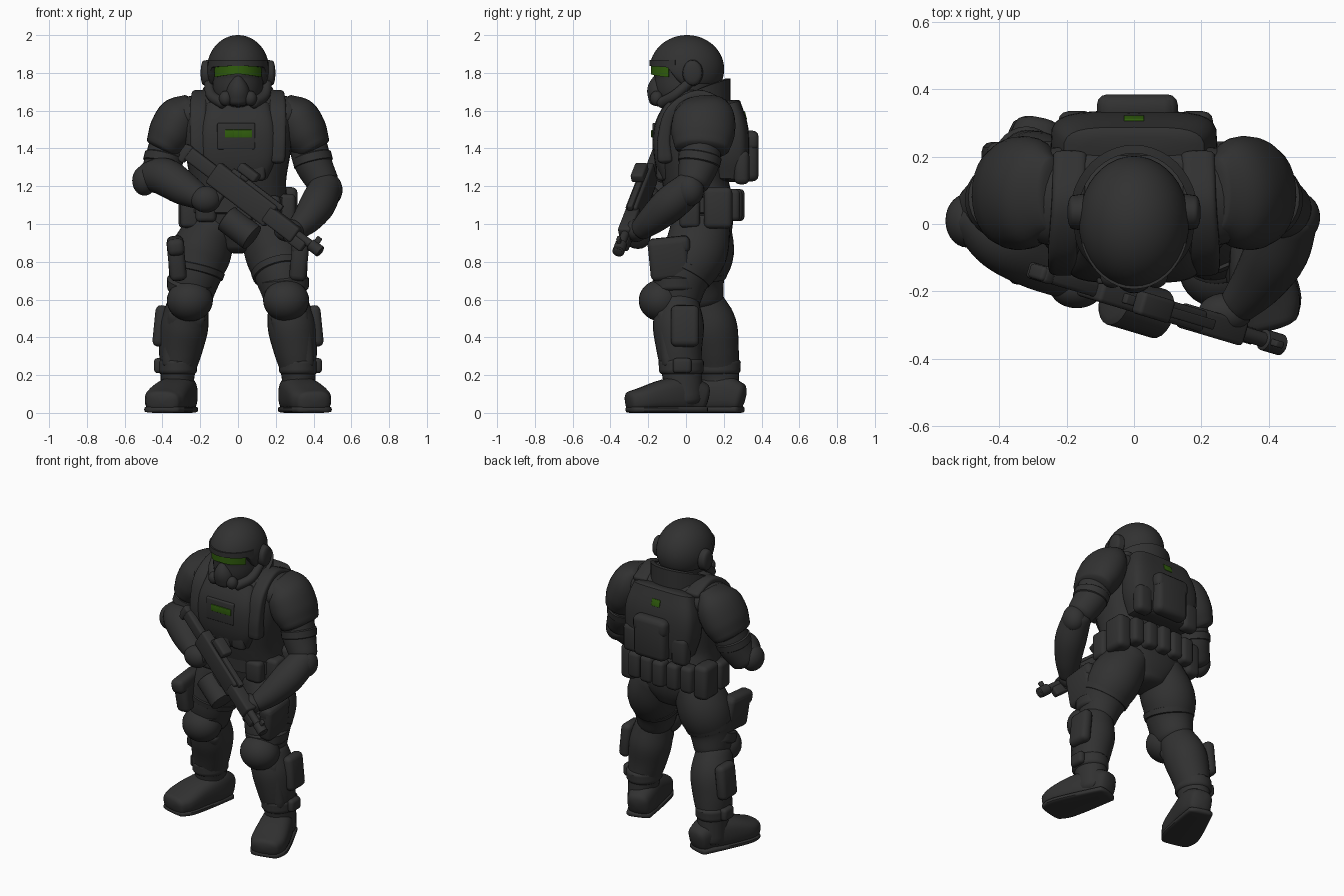
import bpy, bmesh, math
from mathutils import Vector, Matrix

if "Cube" in bpy.data.objects:
    bpy.data.objects.remove(bpy.data.objects["Cube"])


def material(name, rgb):
    m = bpy.data.materials.new(name)
    m.diffuse_color = (*rgb, 1)
    m.use_nodes = True
    m.node_tree.nodes["Principled BSDF"].inputs["Base Color"].default_value = m.diffuse_color
    return m


DARK = material("charcoal armour", (0.031, 0.031, 0.031))
GREEN = material("green glow", (0.03, 0.11, 0.004))


def finish(name, bm, mat=DARK, matrix=None):
    if matrix:
        bm.transform(matrix)
    bmesh.ops.recalc_face_normals(bm, faces=bm.faces)
    me = bpy.data.meshes.new(name)
    bm.to_mesh(me)
    bm.free()
    me.materials.append(mat)
    ob = bpy.data.objects.new(name, me)
    bpy.context.collection.objects.link(ob)
    return ob


def box(name, c, size, bevel=0.02, rot=(0, 0, 0), mat=DARK, matrix=None):
    bm = bmesh.new()
    bmesh.ops.create_cube(bm, size=1)
    bm.transform(Matrix.Diagonal((*size, 1)))
    if bevel:
        bmesh.ops.bevel(bm, geom=bm.edges[:], offset=bevel, segments=3, profile=0.5, affect='EDGES')
    r = Matrix.Rotation(rot[2], 4, 'Z') @ Matrix.Rotation(rot[1], 4, 'Y') @ Matrix.Rotation(rot[0], 4, 'X')
    bm.transform(Matrix.Translation(c) @ r)
    return finish(name, bm, mat, matrix)


def ball(name, c, r):
    bm = bmesh.new()
    bmesh.ops.create_uvsphere(bm, u_segments=28, v_segments=18, radius=1)
    bm.transform(Matrix.Translation(c) @ Matrix.Diagonal((*r, 1)))
    return finish(name, bm)


def limb(name, pts, n=2.0, cap=0.5, ref=(1, 0, 0), matrix=None, steps=5, segs=28):
    """Smooth tube through (x, y, z, r_side, r_other) with rounded ends; n squares the section."""
    P = [Vector(p if len(p) == 5 else (*p, p[3])) for p in pts]
    Q = [P[0] * 2 - P[1]] + P + [P[-1] * 2 - P[-2]]
    rows = []
    for i in range(1, len(Q) - 2):
        a, b, c, d = Q[i - 1:i + 3]
        for k in range(steps + (i == len(Q) - 3)):
            t = k / steps
            rows.append(0.5 * (2 * b + (c - a) * t + (2 * a - 5 * b + 4 * c - d) * t * t
                               + (3 * b - a - 3 * c + d) * t ** 3))
    pos = [Vector(r[:3]) for r in rows]
    tan = [(pos[min(i + 1, len(pos) - 1)] - pos[max(i - 1, 0)]).normalized() for i in range(len(pos))]
    rings = [(p, t, r[3], r[4]) for p, t, r in zip(pos, tan, rows)]

    def dome(ring, sgn):
        p, t, a, b = ring
        return [(p + t * sgn * cap * min(a, b) * math.sin(g), t, a * math.cos(g), b * math.cos(g))
                for g in (0.4, 0.8, 1.15, 1.45)]
    rings = dome(rings[0], -1)[::-1] + rings + dome(rings[-1], 1)
    bm = bmesh.new()
    prev = None
    for i, (p, t, a, b) in enumerate(rings):
        side = Vector(ref) - t * t.dot(Vector(ref))
        side.normalize()
        other = t.cross(side)
        cur = []
        for k in range(segs):
            c, s = math.cos(math.tau * k / segs), math.sin(math.tau * k / segs)
            u, v = math.copysign(abs(c) ** (2 / n), c), math.copysign(abs(s) ** (2 / n), s)
            cur.append(bm.verts.new(p + side * a * u + other * b * v))
        if prev:
            for k in range(segs):
                bm.faces.new((prev[k], prev[(k + 1) % segs], cur[(k + 1) % segs], cur[k]))
        if i in (0, len(rings) - 1):
            bm.faces.new(cur)
        prev = cur
    return finish(name, bm, DARK, matrix)


def arc_plate(name, cy, rx, ry, mid, half, low, high, thick, mat=DARK):
    """Upright curved plate; low and high give z for t in -1..1 along the arc."""
    bm = bmesh.new()
    prev = None
    for k in range(25):
        t = k / 12 - 1
        g = mid + half * t
        cur = [bm.verts.new(((rx + o) * math.cos(g), cy + (ry + o) * math.sin(g), z))
               for o, z in ((0, low(t)), (thick, low(t)), (thick, high(t)), (0, high(t)))]
        if prev:
            for j in range(4):
                bm.faces.new((prev[j], prev[(j + 1) % 4], cur[(j + 1) % 4], cur[j]))
        if k in (0, 24):
            bm.faces.new(cur)
        prev = cur
    return finish(name, bm, mat)


# Head: helmet shell with a raised front edge, face mask, visor
bm = bmesh.new()
bmesh.ops.create_uvsphere(bm, u_segments=40, v_segments=32, radius=1)
for v in bm.verts:
    v.co = Vector((v.co.x * 0.164, v.co.y * 0.197 + 0.005, v.co.z * 0.18 + 1.82))
    v.co.z = max(v.co.z, 1.74 + 0.105 * min(1, max(0, (-v.co.y - 0.03) / 0.08)))
finish("helmet", bm)
limb("face", [(0, 0, 1.63, .1, .12), (0, -.01, 1.7, .132, .155), (0, 0, 1.77, .135, .17),
              (0, 0, 1.86, .135, .175)], cap=.3)
limb("mask_snout", [(0, -.12, 1.77, .03, .05), (0, -.14, 1.71, .06, .065), (0, -.14, 1.65, .06, .055)])
arc_plate("visor", 0, .136, .18, -math.pi / 2, 1.05, lambda t: 1.795 - .018 * abs(t),
          lambda t: 1.836, .006, GREEN)
arc_plate("helmet_brim", .005, .148, .182, -math.pi / 2, 1.25, lambda t: 1.836 - .01 * t * t,
          lambda t: 1.868, .016)
for s in (-1, 1):
    limb("ear_cup", [(s * .15, .035, 1.8, .055, .07), (s * .183, .035, 1.8, .05, .065)], ref=(0, 1, 0), cap=.3)
    limb("jaw_strap", [(s * .155, .02, 1.75, .025), (s * .14, -.06, 1.68, .028), (s * .08, -.13, 1.64, .03)])
    ball("mask_filter", (s * .065, -.155, 1.665), (.035, .035, .04))
limb("neck", [(0, .03, 1.58, .12), (0, .02, 1.75, .11)])
arc_plate("collar", .03, .165, .18, math.pi / 2, 1.75, lambda t: 1.62,
          lambda t: 1.77 - .09 * t * t, .025)

# Torso
limb("torso", [(0, .09, .88, .12, .12), (0, .09, .97, .22, .155), (0, .08, 1.1, .26, .17), (0, .05, 1.23, .255, .175),
               (0, .04, 1.42, .285, .2), (0, .06, 1.57, .29, .185), (0, .08, 1.67, .22, .13)], n=2.5, cap=.3)
limb("shoulder_yoke", [(-.33, .09, 1.54, .12, .09), (-.2, .08, 1.585, .15, .1), (.2, .08, 1.585, .15, .1),
                       (.33, .09, 1.54, .12, .09)], ref=(0, 1, 0))
limb("chest_armour", [(0, -.06, 1.25, .16, .08), (0, -.08, 1.36, .2, .09), (0, -.075, 1.5, .2, .095),
                      (0, -.03, 1.62, .17, .08)], n=4, cap=.2)
box("chest_plate", (-.01, -.163, 1.465), (.2, .03, .14), .008)
for x, w in ((-.045, .05), (0, .05), (.045, .06)):
    box("badge_light", (x, -.18, 1.478), (w, .008, .042), .003, mat=GREEN)
for x, z in ((-.1, 1.29), (0, 1.28), (.1, 1.29)):
    box("front_pouch", (x, -.125, z), (.09, .06, .12))
for s in (-1, 1):
    limb("vest_strap", [(s * .21, -.11, 1.34, .04, .04), (s * .21, -.115, 1.46, .045, .035),
                        (s * .21, -.075, 1.6, .045, .03), (s * .195, .06, 1.68, .05, .03),
                        (s * .19, .2, 1.63, .05, .03)], n=4)

# Backpack and belt
limb("backpack", [(0, .23, 1.24, .2, .09), (0, .235, 1.36, .24, .1), (0, .23, 1.5, .245, .1),
                  (0, .2, 1.63, .21, .09)], n=4, cap=.2)
box("pack_pouch", (.01, .34, 1.36), (.23, .09, .27), .035)
box("pack_flap", (.01, .345, 1.44), (.24, .08, .1), .03)
for x in (-.17, .18):
    box("pack_side_pouch", (x, .295, 1.3), (.11, .08, .18), .03)
box("pack_light", (0, .313, 1.575), (.06, .009, .045), .003, (.27, 0, 0), GREEN)
limb("belt", [(0, .08, 1.06, .27, .185), (0, .08, 1.14, .272, .187)], n=2.5, cap=.1)
for i in range(-2, 3):
    box("belt_pouch", (i * .095, .265 - .012 * abs(i), 1.1), (.085, .09, .17), .025)
for s in (-1, 1):
    box("hip_pouch", (s * .265, .17, 1.085), (.1, .15, .22), .03)
    box("side_pouch", (s * .255, .02, 1.07), (.1, .11, .18), .025)
    box("groin_pouch", (s * .17, -.06, 1.08), (.11, .08, .14), .025)

# Legs: the right leg (-x) stands further back, so points shift with height
for s, back in ((1, 0), (-1, .195)):
    def at(x, y, z, *r):
        return (s * x, y + back * min(1, max(0, (.95 - z) / .55)), z, *r)
    limb("thigh", [at(.125, .08, 1.0, .13, .155), at(.195, .05, .85, .16, .168), at(.23, -.02, .72, .138, .145),
                   at(.25, -.05, .6, .11, .125)])
    limb("thigh_strap", [at(.218, .0, .765, .152, .16), at(.225, -.015, .735, .147, .152)], cap=.1)
    box("thigh_pouch", at(.325, -.09, .815), (.09, .21, .22), .03, (.1, s * .1, 0))
    box("pouch_flap", at(.33, -.09, .885), (.09, .225, .09), .03, (.1, s * .1, 0))
    ball("knee_pad", at(.255, -.135, .595), (.122, .115, .11))
    limb("knee_roll", [at(.245, -.05, .7, .132, .128), at(.25, -.05, .65, .125, .13)], cap=.2)
    limb("shin", [at(.265, -.045, .58, .108, .115), at(.285, -.04, .46, .128, .135), at(.305, -.035, .33, .115, .12),
                  at(.32, -.02, .2, .09, .105), at(.32, -.01, .07, .09, .1)])
    limb("shin_guard", [at(.27, -.1, .52, .1, .06), at(.295, -.09, .4, .1, .06), at(.325, -.08, .25, .08, .05)], n=3)
    box("calf_pad", at(.41, -.005, .46), (.07, .15, .22), .03, (0, s * -.1, 0))
    limb("boot_cuff", [at(.32, -.025, .27, .103, .12), at(.32, -.025, .22, .103, .118)], cap=.3)
    box("ankle_pad", at(.42, -.02, .25), (.05, .1, .08), .02)
    limb("boot", [at(.285, .085, .08, .072, .08), at(.305, .0, .1, .09, .1), at(.35, -.12, .088, .105, .088),
                  at(.385, -.23, .068, .11, .068), at(.4, -.29, .058, .09, .058)], n=2.8, cap=.45)
    limb("boot_sole", [at(.285, .085, .018, .077, .018), at(.35, -.12, .018, .108, .018),
                       at(.385, -.23, .018, .114, .018), at(.4, -.29, .018, .092, .018)], n=4, cap=1.2)

# Shoulders
for s in (-1, 1):
    limb("shoulder_pad", [(s * .25, .09, 1.65, .05, .11), (s * .3, .095, 1.58, .115, .16),
                          (s * .35, .09, 1.48, .125, .168), (s * .395, .085, 1.4, .1, .145)], cap=.25)
    limb("upper_arm", [(s * .36, .09, 1.46, .1), (s * .395, .07, 1.33, .1, .108), (s * .45, .04, 1.22, .085)])
    limb("arm_band", [(s * .39, .075, 1.36, .105, .115), (s * .4, .068, 1.32, .105, .112)], cap=.15)

# Arms holding the rifle
limb("left_forearm", [(.465, .03, 1.2, .085), (.425, -.08, 1.11, .095), (.37, -.17, 1.03, .08),
                      (.31, -.24, .97, .058)])
ball("left_elbow_pad", (.485, .02, 1.18), (.068, .075, .085))
ball("left_hand", (.27, -.265, .965), (.08, .06, .06))
limb("right_forearm", [(-.475, .03, 1.25, .08), (-.39, -.04, 1.25, .1), (-.29, -.105, 1.19, .09),
                       (-.2, -.16, 1.14, .065)], ref=(0, 0, 1))
ball("right_elbow_pad", (-.495, .01, 1.23), (.065, .08, .08))
ball("right_hand", (-.17, -.19, 1.13), (.08, .06, .07))

# Rifle, built along its own axis: x to the muzzle, z up from the barrel
butt, muzzle = Vector((-.28, -.145, 1.40)), Vector((.44, -.36, .85))
ax = (muzzle - butt).normalized()
up = (Vector((0, 0, 1)) - ax * ax.z).normalized()
M = Matrix((ax, up.cross(ax), up)).transposed().to_4x4()
M.translation = butt


def tube(name, x0, x1, z, r, y=0):
    limb(name, [(x0, y, z, r), (x1, y, z, r)], ref=(0, 1, 0), cap=.15, matrix=M, segs=20)


for name, x, z, sx, sy, sz in (
        ("rifle_stock", .11, -.01, .24, .045, .075), ("rifle_butt", .02, -.02, .04, .05, .1),
        ("rifle_receiver", .4, -.01, .4, .065, .13), ("rifle_rail", .45, .06, .34, .03, .03),
        ("rifle_handguard", .67, -.01, .2, .075, .09), ("rifle_sight", .36, .105, .12, .07, .05),
        ("rifle_sight_mount", .36, .08, .05, .04, .05), ("front_sight", .88, .03, .03, .02, .06),
        ("rifle_grip", .3, -.1, .05, .045, .12), ("foregrip", .78, -.035, .12, .05, .06)):
    box(name, (x, 0, z), (sx, sy, sz), .012 if sy > .03 else .005, matrix=M)
tube("rifle_barrel", .72, .93, 0, .022)
tube("rifle_muzzle", .86, .925, 0, .032)
tube("drum_magazine", .41, .58, -.16, .075, -.015)
box("magazine_feed", (.47, 0, -.08), (.1, .05, .1), .012, matrix=M)

# Smooth shading with crisp edges
bpy.ops.object.select_all(action='SELECT')
bpy.context.view_layer.objects.active = bpy.context.selected_objects[0]
bpy.ops.object.shade_smooth_by_angle(angle=math.radians(40))
